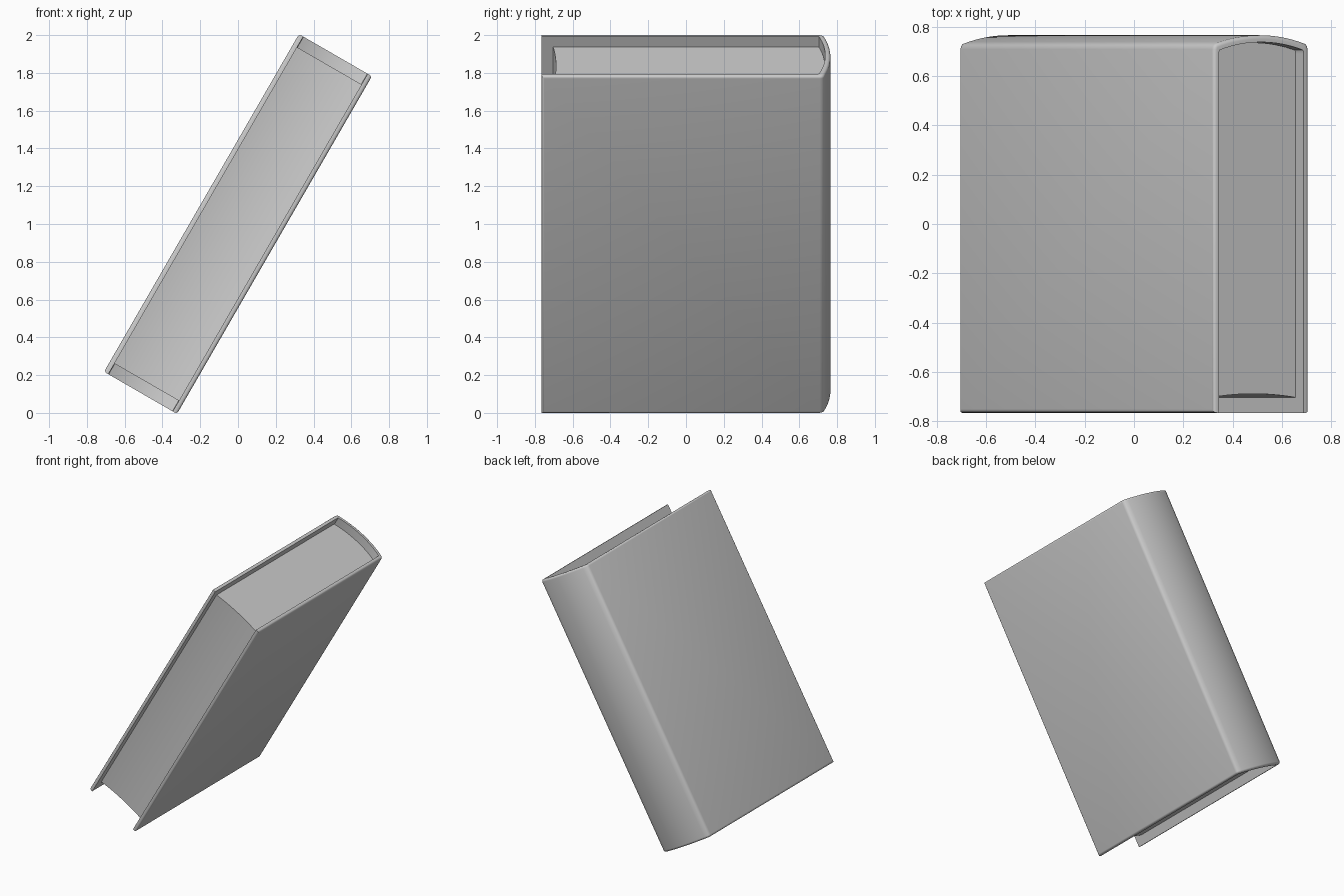
import bpy, bmesh, math
from mathutils import Matrix

if "Cube" in bpy.data.objects:
    bpy.data.objects.remove(bpy.data.objects["Cube"])

TILT = Matrix.Translation((0, 0, 1)) @ Matrix.Rotation(math.radians(30), 4, 'Y')


def arc(half, y_edge, y_mid, n=16):
    """Shallow circular arc from -half to +half as (x, y) points."""
    s = y_mid - y_edge
    r = (half * half + s * s) / (2 * abs(s))
    sign = 1 if s > 0 else -1
    a = math.asin(half / r)
    pts = []
    for i in range(n + 1):
        t = -a + 2 * a * i / n
        pts.append((r * math.sin(t), y_mid - sign * r * (1 - math.cos(t))))
    return pts


def strip_solid(name, outer, inner, half_h, bevel=0.0, closed_ends=True):
    """Extrude the band between two matching point rows along the book height."""
    bm = bmesh.new()
    ring = lambda pts, z: [bm.verts.new((x, y, z)) for x, y in pts]
    ob, ot = ring(outer, -half_h), ring(outer, half_h)
    ib, it = ring(inner, -half_h), ring(inner, half_h)
    n = len(outer)
    for i in range(n - 1):
        j = i + 1
        for f in ((ob[i], ob[j], ot[j], ot[i]), (ib[j], ib[i], it[i], it[j]),
                  (ot[i], ot[j], it[j], it[i]), (ob[j], ob[i], ib[i], ib[j])):
            bm.faces.new(f)
    for i in (0, n - 1):
        bm.faces.new((ob[i], ot[i], it[i], ib[i]))
    bmesh.ops.recalc_face_normals(bm, faces=bm.faces)
    if bevel:
        # round only the outside rim of the case
        rim = [bm.edges.get((r[i], r[i + 1])) for r in (ob, ot) for i in range(n - 1)]
        rim += [bm.edges.get((ob[i], ot[i])) for i in (0, n - 1)]
        bmesh.ops.bevel(bm, geom=rim, offset=bevel, segments=4, profile=0.5,
                        affect='EDGES', clamp_overlap=False)
    me = bpy.data.meshes.new(name)
    bm.to_mesh(me)
    bm.free()
    me.transform(TILT)
    obj = bpy.data.objects.new(name, me)
    bpy.context.collection.objects.link(obj)
    bpy.context.view_layer.objects.active = obj
    obj.select_set(True)
    bpy.ops.object.shade_smooth_by_angle(angle=math.radians(35))
    obj.select_set(False)
    return obj


# Case: two boards joined by a rounded spine
T, TI = 0.223, 0.197
outer = ([(-T, -0.765), (-T, 0.708), (-T + 0.003, 0.72)]
         + arc(T - 0.011, 0.730, 0.765)
         + [(T - 0.003, 0.72), (T, 0.708), (T, -0.765)])
inner = ([(-TI, -0.765), (-TI, 0.690), (-TI, 0.699)]
         + arc(TI - 0.002, 0.705, 0.737)
         + [(TI, 0.699), (TI, 0.690), (TI, -0.765)])
strip_solid("book_cover", outer, inner, 1.032, bevel=0.015)

# Page block: rounded back, hollow fore-edge
P = TI + 0.001
strip_solid("page_block", arc(P, 0.703, 0.735), arc(P, -0.703, -0.688), 0.967)
